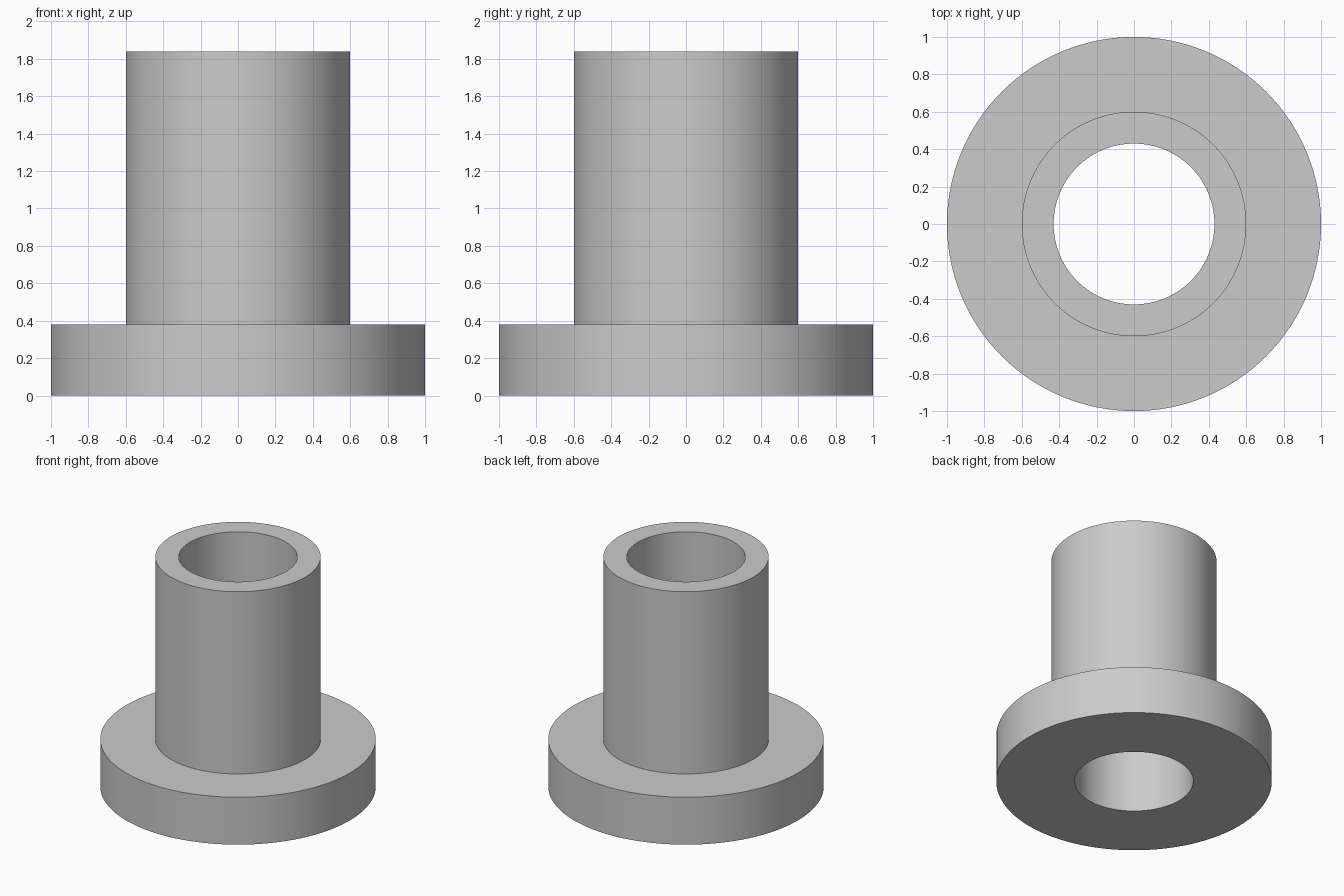
import bpy
import bmesh
import math

cube = bpy.data.objects.get("Cube")
if cube:
    bpy.data.objects.remove(cube, do_unlink=True)

SEGMENTS = 128
BORE, SLEEVE, FLANGE = 0.43, 0.60, 1.0
FLANGE_TOP, SLEEVE_TOP = 0.38, 1.84

# Plain grey material
grey = bpy.data.materials.new("plain_grey")
grey.use_nodes = True
colour = (0.6, 0.6, 0.6, 1)
grey.diffuse_color = colour
grey.node_tree.nodes["Principled BSDF"].inputs["Base Color"].default_value = colour


def lathe(name, profile):
    """Spin a closed (radius, height) profile around the z axis."""
    bm = bmesh.new()
    verts = [bm.verts.new((r, 0, z)) for r, z in profile]
    edges = [bm.edges.new((v, verts[(i + 1) % len(verts)])) for i, v in enumerate(verts)]
    bmesh.ops.spin(bm, geom=verts + edges, cent=(0, 0, 0), axis=(0, 0, 1),
                   angle=math.tau, steps=SEGMENTS, use_merge=True)
    bmesh.ops.remove_doubles(bm, verts=bm.verts, dist=0.0001)
    bmesh.ops.recalc_face_normals(bm, faces=bm.faces)
    mesh = bpy.data.meshes.new(name)
    bm.to_mesh(mesh)
    bm.free()
    mesh.materials.append(grey)
    obj = bpy.data.objects.new(name, mesh)
    bpy.context.collection.objects.link(obj)
    return obj


# Flanged sleeve with a through bore
bushing = lathe("flanged_bushing", [
    (BORE, 0), (FLANGE, 0), (FLANGE, FLANGE_TOP),
    (SLEEVE, FLANGE_TOP), (SLEEVE, SLEEVE_TOP), (BORE, SLEEVE_TOP),
])
bpy.ops.object.select_all(action="DESELECT")
bushing.select_set(True)
bpy.context.view_layer.objects.active = bushing
bpy.ops.object.shade_smooth_by_angle(angle=math.radians(30))
